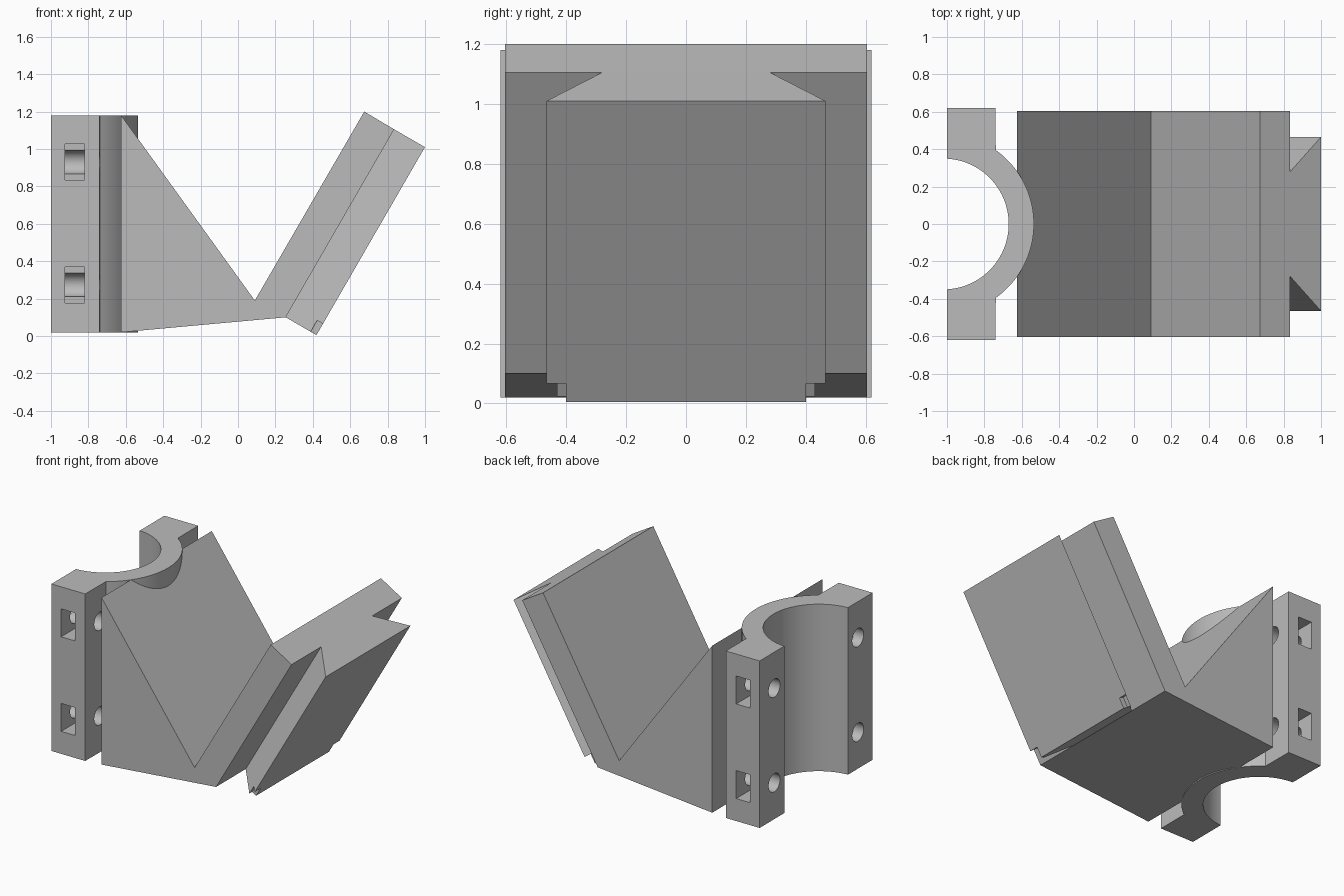
import bpy, bmesh
from math import sin, cos, radians
from mathutils import Vector

cube = bpy.data.objects.get("Cube")
if cube:
    bpy.data.objects.remove(cube, do_unlink=True)

grey = bpy.data.materials.new("plain grey")
grey.use_nodes = True
grey.diffuse_color = (0.5, 0.5, 0.5, 1)
grey.node_tree.nodes["Principled BSDF"].inputs["Base Color"].default_value = (0.5, 0.5, 0.5, 1)

X, Y, Z = Vector((1, 0, 0)), Vector((0, 1, 0)), Vector((0, 0, 1))


def prism(name, profile, origin, a, b, along):
    """Extrude a 2D profile, drawn on axes a and b, by the vector along."""
    bm = bmesh.new()
    face = bm.faces.new([bm.verts.new(Vector(origin) + a * p + b * q) for p, q in profile])
    ext = bmesh.ops.extrude_face_region(bm, geom=[face], use_keep_orig=True)
    moved = [v for v in ext["geom"] if isinstance(v, bmesh.types.BMVert)]
    bmesh.ops.translate(bm, verts=moved, vec=along)
    bmesh.ops.recalc_face_normals(bm, faces=bm.faces)
    mesh = bpy.data.meshes.new(name)
    bm.to_mesh(mesh)
    bm.free()
    mesh.materials.append(grey)
    obj = bpy.data.objects.new(name, mesh)
    bpy.context.collection.objects.link(obj)
    return obj


def rect(p0, p1, q0, q1):
    return [(p0, q0), (p1, q0), (p1, q1), (p0, q1)]


def arc(cx, r, start, end, n):
    angles = [radians(start + (end - start) * i / n) for i in range(n + 1)]
    return [(cx + r * cos(t), r * sin(t)) for t in angles]


def cut(target, cutter):
    mod = target.modifiers.new("cut", 'BOOLEAN')
    mod.operation = 'DIFFERENCE'
    mod.solver = 'EXACT'
    mod.object = cutter
    bpy.context.view_layer.objects.active = target
    bpy.ops.object.modifier_apply(modifier=mod.name)
    bpy.data.objects.remove(cutter, do_unlink=True)


# V-shaped bracket body
body = prism("bracket_body",
             [(-0.625, 1.18), (0.09, 0.19), (0.675, 1.2), (0.835, 1.105), (0.255, 0.1), (-0.625, 0.02)],
             (0, -0.605, 0), X, Z, Y * 1.21)

# Half-round pipe clamp with two flanges
centre = -1.02
clamp_profile = ([(-1, -0.62), (-0.74, -0.62)]
                 + arc(centre, 0.485, -54.6, 54.6, 40)
                 + [(-0.74, 0.62), (-1, 0.62)]
                 + arc(centre, 0.35, 86.7, -86.7, 48))
clamp = prism("pipe_clamp", clamp_profile, (0, 0, 0.02), X, Y, Z * 1.16)

# Bolt holes and nut pockets in the flanges
for side in (-1, 1):
    for z in (0.273, 0.93):
        cut(clamp, prism("bolt_hole", arc(0, 0.063, 0, 348.75, 31),
                         (-1.1, side * 0.459, z), Y, Z, X * 0.5))
        cut(clamp, prism("nut_pocket", rect(-0.925, -0.82, z - 0.097, z + 0.097),
                         (0, side * 0.46, 0), X, Z, Y * side * 0.3))

# Dovetail rail on the sloping face
slope = Vector((0.58, 0, 1.005))
up = slope.normalized()
out = Vector((up.z, 0, -up.x))
foot = Vector((0.255, 0, 0.1))
rail = prism("dovetail_rail", [(-0.28, 0), (0.28, 0), (0.465, 0.19), (-0.465, 0.19)],
             foot, Y, out, slope)

# Small notches in the lower corners of the rail
for side in (-1, 1):
    cut(rail, prism("corner_notch", rect(0.4, 0.55, 0.154, 0.25),
                    foot - up * 0.05, Y * side, out, up * 0.12))

# Smooth the round walls and keep the edges sharp
bpy.ops.object.select_all(action='DESELECT')
for obj in (body, clamp, rail):
    obj.select_set(True)
bpy.context.view_layer.objects.active = clamp
bpy.ops.object.shade_smooth_by_angle(angle=radians(30))
